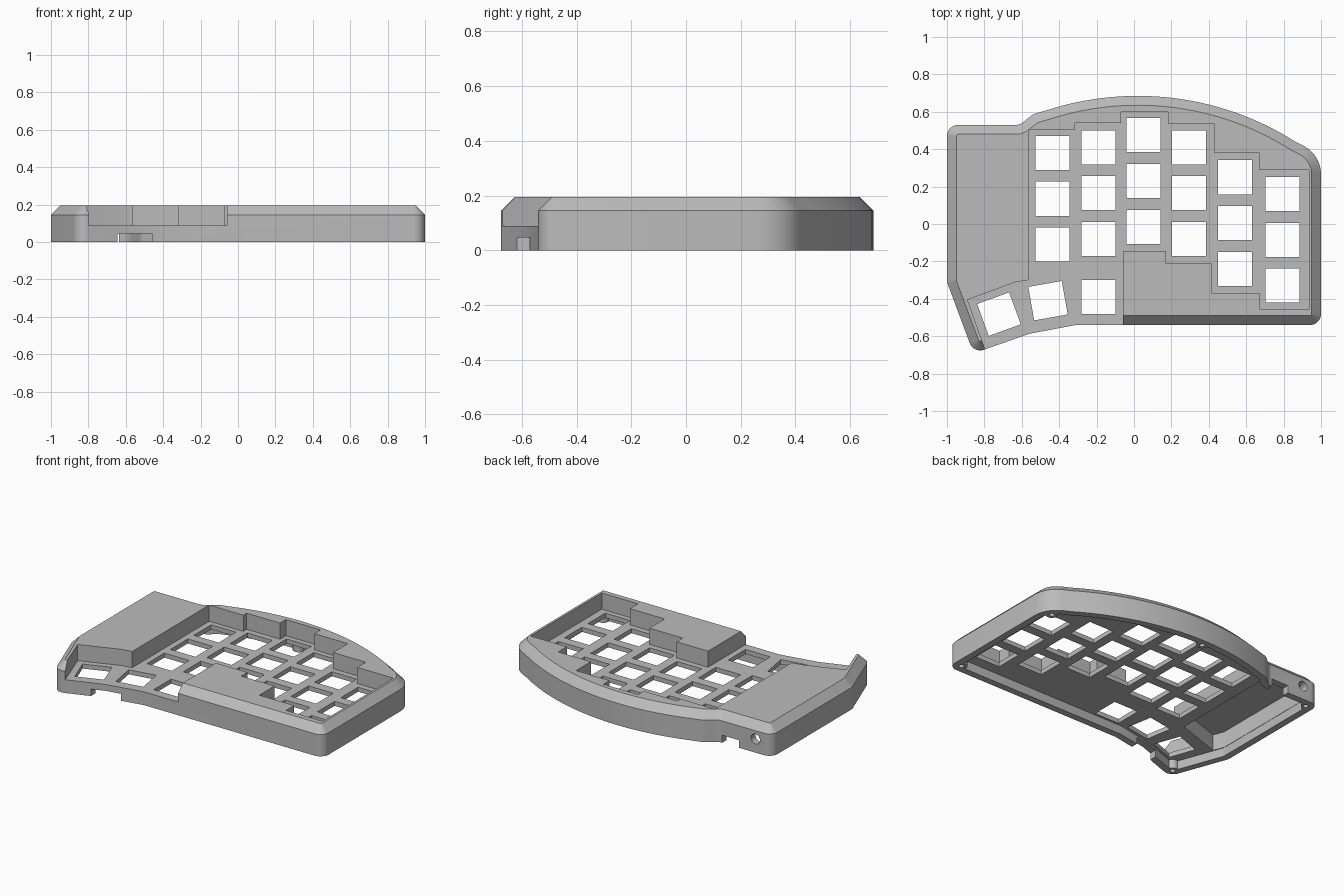
import bpy, bmesh
from math import radians, sin, cos, tan, sqrt, ceil
from mathutils import Vector, Matrix

if "Cube" in bpy.data.objects:
    bpy.data.objects.remove(bpy.data.objects["Cube"])

grey = bpy.data.materials.new("plain_grey")
grey.use_nodes = True
COLOUR = (0.5, 0.5, 0.5, 1)
grey.diffuse_color = COLOUR
grey.node_tree.nodes["Principled BSDF"].inputs["Base Color"].default_value = COLOUR


def rounded(corners):
    """Polygon from (x, y) or (x, y, radius) corners, with filleted corners."""
    out, n = [], len(corners)
    for i, c in enumerate(corners):
        p = Vector(c[:2])
        if len(c) == 2:
            out.append(p)
            continue
        a = (Vector(corners[i - 1][:2]) - p).normalized()
        b = (Vector(corners[(i + 1) % n][:2]) - p).normalized()
        half = a.angle(b) / 2
        centre = p + (a + b).normalized() * c[2] / sin(half)
        start = p + a * c[2] / tan(half) - centre
        turn = start.angle_signed(p + b * c[2] / tan(half) - centre)
        steps = max(3, ceil(abs(turn) / radians(9)))
        for k in range(steps + 1):
            out.append(centre + Matrix.Rotation(-turn * k / steps, 2) @ start)
    return out


def inset(points, d):
    """Shrink a clockwise polygon by d with mitred corners."""
    out, n = [], len(points)
    for i, p in enumerate(points):
        u = (p - points[i - 1]).normalized()
        v = (points[(i + 1) % n] - p).normalized()
        nu, nv = Vector((u.y, -u.x)), Vector((v.y, -v.x))
        out.append(p + (nu + nv) * d / (1 + nu.dot(nv)))
    return out


def add_loft(bm, layers):
    """Closed solid through stacked (points, z) rings."""
    rings = [[bm.verts.new((p[0], p[1], z)) for p in pts] for pts, z in layers]
    n = len(rings[0])
    for lo, hi in zip(rings, rings[1:]):
        for i in range(n):
            j = (i + 1) % n
            bm.faces.new((lo[i], lo[j], hi[j], hi[i]))
    bm.faces.new(rings[0])
    bm.faces.new(rings[-1])


def add_box(bm, x, y, z, sx, sy, sz, turn=0):
    m = Matrix.Translation((x, y, z)) @ Matrix.Rotation(radians(turn), 4, 'Z')
    bmesh.ops.create_cube(bm, size=1, matrix=m @ Matrix.Diagonal((sx, sy, sz, 1)))


def add_rod(bm, x, y, z, r, length, axis='Z'):
    m = Matrix.Translation((x, y, z))
    if axis == 'Y':
        m = m @ Matrix.Rotation(radians(90), 4, 'X')
    bmesh.ops.create_cone(bm, cap_ends=True, segments=24, radius1=r, radius2=r,
                          depth=length, matrix=m)


def finish(name, bm):
    bmesh.ops.recalc_face_normals(bm, faces=bm.faces[:])
    mesh = bpy.data.meshes.new(name)
    bm.to_mesh(mesh)
    bm.free()
    ob = bpy.data.objects.new(name, mesh)
    bpy.context.collection.objects.link(ob)
    return ob


def cut(ob, cutter):
    cutter.hide_render = True
    mod = ob.modifiers.new("cut", 'BOOLEAN')
    mod.operation, mod.solver, mod.object = 'DIFFERENCE', 'EXACT', cutter
    bpy.context.view_layer.objects.active = ob
    bpy.ops.object.modifier_apply(modifier=mod.name)
    bpy.data.objects.remove(cutter)


# Outer outline, clockwise from the back right corner, with a broad back arc
R = 1.573
arc = []
for i in range(33):
    x = -0.46 + 1.32 * i / 32
    arc.append((x, 0.685 - R + sqrt(R * R - (x - 0.02) ** 2)))
outline = rounded([(-1, 0.53, 0.06), (-0.61, 0.53, 0.06), (-0.54, 0.587, 0.08)] + arc +
                  [(1, 0.37, 0.17), (1, -0.54, 0.06), (-0.31, -0.54), (-0.56, -0.587),
                   (-0.858, -0.692, 0.06), (-1, -0.31, 0.06)])

# Case body with a chamfered top edge
bm = bmesh.new()
add_loft(bm, [(outline, 0), (outline, 0.145), (inset(outline, 0.05), 0.195)])
case = finish("keyboard_case", bm)
case.data.materials.append(grey)

# Stepped key recess, open at the front over the thumb keys
recess = [(-0.565, 0.505), (-0.315, 0.505), (-0.315, 0.54), (-0.07, 0.54), (-0.07, 0.6),
          (0.185, 0.6), (0.185, 0.535), (0.43, 0.535), (0.43, 0.38), (0.67, 0.38),
          (0.67, 0.29), (0.935, 0.29), (0.935, -0.455), (0.67, -0.455), (0.67, -0.37),
          (0.415, -0.37), (0.415, -0.21), (0.17, -0.21), (0.17, -0.145), (-0.06, -0.145),
          (-0.06, -0.8), (-0.75, -0.8), (-0.89, -0.405), (-0.63, -0.31), (-0.565, -0.3)]
bm = bmesh.new()
add_loft(bm, [(recess, 0.088), (recess, 0.4)])
cut(case, finish("recess_cutter", bm))

# Shallow cavity under the key plate, leaving screw posts in the rim
posts = [(-0.945, 0.475), (0.945, -0.485), (0.925, 0.335), (0, 0.635), (-0.832, -0.632)]
bm = bmesh.new()
floor = inset(outline, 0.045)
add_loft(bm, [(floor, -0.1), (floor, 0.058)])
cavity = finish("cavity_cutter", bm)
bm = bmesh.new()
for x, y in posts:
    add_rod(bm, x, y, 0, 0.036, 0.5)
cut(cavity, finish("post_cutter", bm))
cut(case, cavity)

# Taller electronics bay on the right side
bay = [(-0.953, 0.43), (-0.9, 0.483), (-0.61, 0.483), (-0.61, -0.26), (-0.64, -0.27),
       (-0.925, -0.365), (-0.953, -0.295)]
bm = bmesh.new()
add_loft(bm, [(bay, -0.1), (bay, 0.165)])
cut(case, finish("bay_cutter", bm))

# Key switch openings
columns = [(-0.435, 0.38), (-0.19, 0.41), (0.05, 0.475), (0.295, 0.41),
           (0.54, 0.25), (0.795, 0.16)]
bm = bmesh.new()
for x, top in columns:
    for row in range(3):
        add_box(bm, x, top - 0.245 * row, 0.1, 0.182, 0.182, 0.3)
for x, y, turn in [(-0.19, -0.39, 0), (-0.46, -0.41, 10), (-0.722, -0.482, 20)]:
    add_box(bm, x, y, 0.1, 0.182, 0.182, 0.3, turn)
cut(case, finish("switch_cutter", bm))

# Cable notches, round socket hole and screw holes
bm = bmesh.new()
add_box(bm, -0.553, -0.58, 0, 0.185, 0.18, 0.092)
add_box(bm, -0.698, 0.52, 0, 0.125, 0.12, 0.1)
add_rod(bm, -0.88, 0.52, 0.09, 0.033, 0.14, 'Y')
for x, y in posts:
    add_rod(bm, x, y, 0, 0.016, 0.12)
cut(case, finish("port_cutter", bm))

# Smooth the curved walls, keep every real edge sharp
bpy.ops.object.select_all(action='DESELECT')
case.select_set(True)
bpy.context.view_layer.objects.active = case
bpy.ops.object.shade_smooth_by_angle(angle=radians(25))
